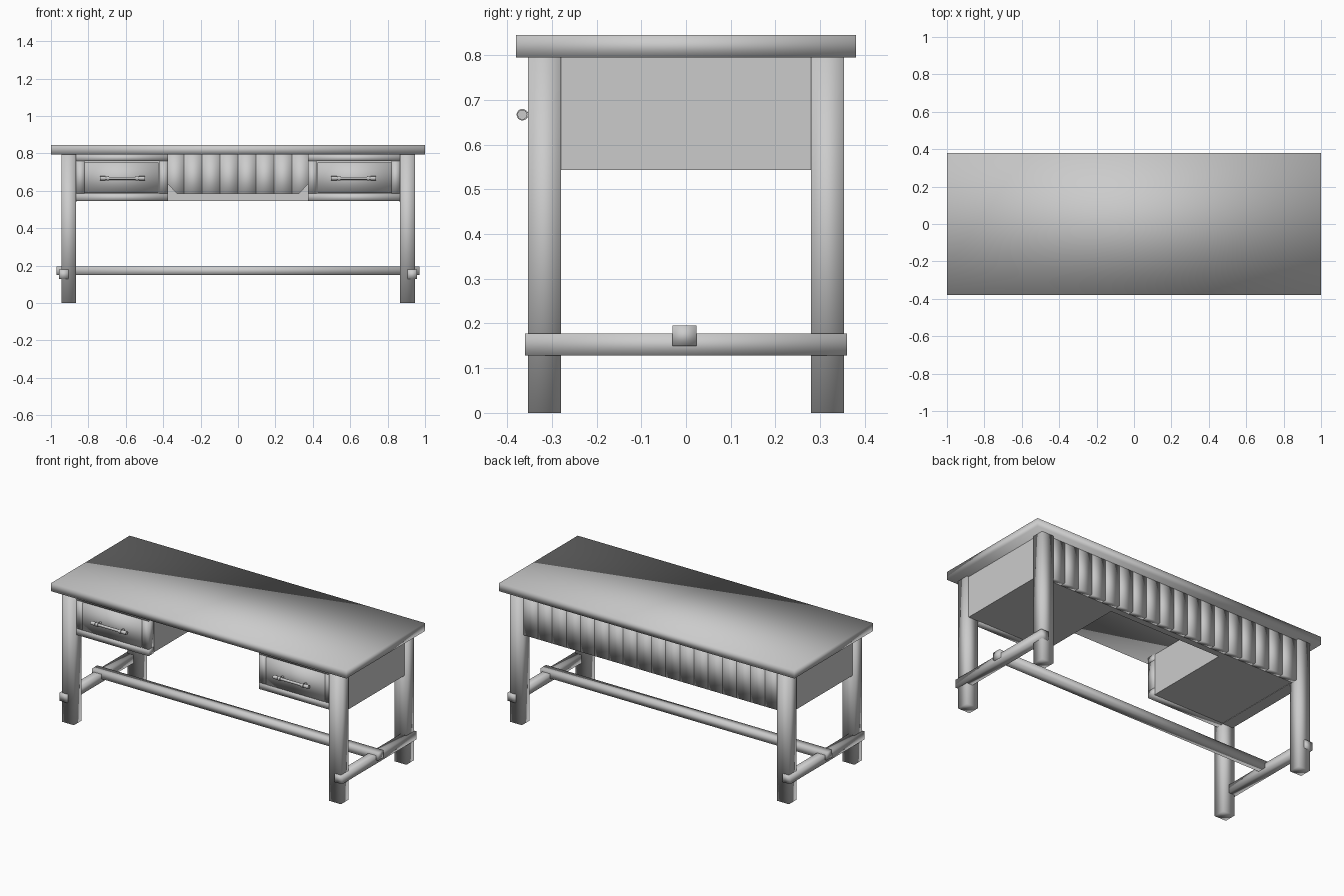
import bpy
import bmesh
from math import pi
from mathutils import Matrix, Vector

cube = bpy.data.objects.get("Cube")
if cube:
    bpy.data.objects.remove(cube, do_unlink=True)

grey = bpy.data.materials.new("plain_grey")
grey.use_nodes = True
grey.diffuse_color = (0.6, 0.6, 0.6, 1)
grey.node_tree.nodes["Principled BSDF"].inputs["Base Color"].default_value = (0.6, 0.6, 0.6, 1)


def finish(name, bm, smooth):
    bmesh.ops.recalc_face_normals(bm, faces=bm.faces)
    mesh = bpy.data.meshes.new(name)
    for face in bm.faces:
        face.smooth = smooth
    bm.to_mesh(mesh)
    bm.free()
    mesh.materials.append(grey)
    obj = bpy.data.objects.new(name, mesh)
    bpy.context.collection.objects.link(obj)
    return obj


def box(name, x, y, z, smooth=True):
    """Box between the given (low, high) pairs; soft-shaded by default."""
    bm = bmesh.new()
    bmesh.ops.create_cube(bm, size=1)
    for v in bm.verts:
        v.co = Vector([(a + b) / 2 + c * abs(b - a) for c, (a, b) in zip(v.co, (x, y, z))])
    return finish(name, bm, smooth)


def rod(bm, centre, radius, length, axis):
    turn = Matrix.Rotation(pi / 2, 4, axis)
    bmesh.ops.create_cone(bm, cap_ends=True, segments=16, radius1=radius, radius2=radius,
                          depth=length, matrix=Matrix.Translation(centre) @ turn)


# Table top
box("table_top", (-1, 1), (-0.38, 0.38), (0.795, 0.845))

for side, s in (("left", 1), ("right", -1)):
    def span(a, b):
        return tuple(sorted((a * s, b * s)))

    # Legs and the rail that ties each pair together
    for end, t in (("front", -1), ("back", 1)):
        box(f"{side}_{end}_leg", span(0.865, 0.945), tuple(sorted((0.28 * t, 0.353 * t))), (0, 0.795))
    box(f"{side}_foot_rail", span(0.905, 0.957), (-0.36, 0.36), (0.128, 0.178))

    # Drawer cabinet
    box(f"{side}_end_panel", span(0.86, 0.932), (-0.28, 0.28), (0.543, 0.795), False)
    box(f"{side}_cabinet", span(0.38, 0.865), (-0.28, 0.3), (0.545, 0.795), False)

    # Front frame around the drawer
    frame_y = (-0.33, -0.275)
    box(f"{side}_top_rail", span(0.375, 0.865), frame_y, (0.758, 0.795))
    box(f"{side}_bottom_rail", span(0.375, 0.865), frame_y, (0.545, 0.585))
    box(f"{side}_inner_stile", span(0.375, 0.42), frame_y, (0.585, 0.758))
    box(f"{side}_outer_stile", span(0.82, 0.865), frame_y, (0.585, 0.758))
    box(f"{side}_drawer_front", span(0.424, 0.82), (-0.336, -0.275), (0.588, 0.752))

    # Turned drawer handle
    bm = bmesh.new()
    cx, cy, cz = 0.618 * s, -0.366, 0.667
    rod(bm, (cx, cy, cz), 0.008, 0.24, 'Y')
    for e in (-1, 1):
        rod(bm, (cx + 0.105 * e, cy, cz), 0.011, 0.03, 'Y')
        rod(bm, (cx + 0.078 * e, cy, cz), 0.013, 0.014, 'Y')
        rod(bm, (cx + 0.078 * e, -0.35, cz), 0.006, 0.04, 'X')
    handle = finish(f"{side}_handle", bm, True)
    bpy.ops.object.select_all(action='DESELECT')
    handle.select_set(True)
    bpy.context.view_layer.objects.active = handle
    bpy.ops.object.shade_smooth_by_angle(angle=0.6)

    # Corner brace above the back rail
    bm = bmesh.new()
    face = bm.faces.new([bm.verts.new((px * s, 0.26, pz))
                         for px, pz in ((0.38, 0.585), (0.325, 0.585), (0.38, 0.645))])
    ext = bmesh.ops.extrude_face_region(bm, geom=[face])
    bmesh.ops.translate(bm, vec=(0, 0.04, 0),
                        verts=[g for g in ext["geom"] if isinstance(g, bmesh.types.BMVert)])
    finish(f"{side}_corner_brace", bm, False)

# Back: rail and row of vertical slats
box("back_rail", (-0.38, 0.38), (0.26, 0.3), (0.545, 0.585), False)
count = 18
step = 1.73 / count
for i in range(count):
    x0 = -0.865 + i * step
    box(f"back_slat_{i + 1}", (x0, x0 + step), (0.3, 0.335), (0.545, 0.795))

# Long stretcher through both foot rails
box("long_stretcher", (-0.97, 0.97), (-0.03, 0.023), (0.15, 0.195))
